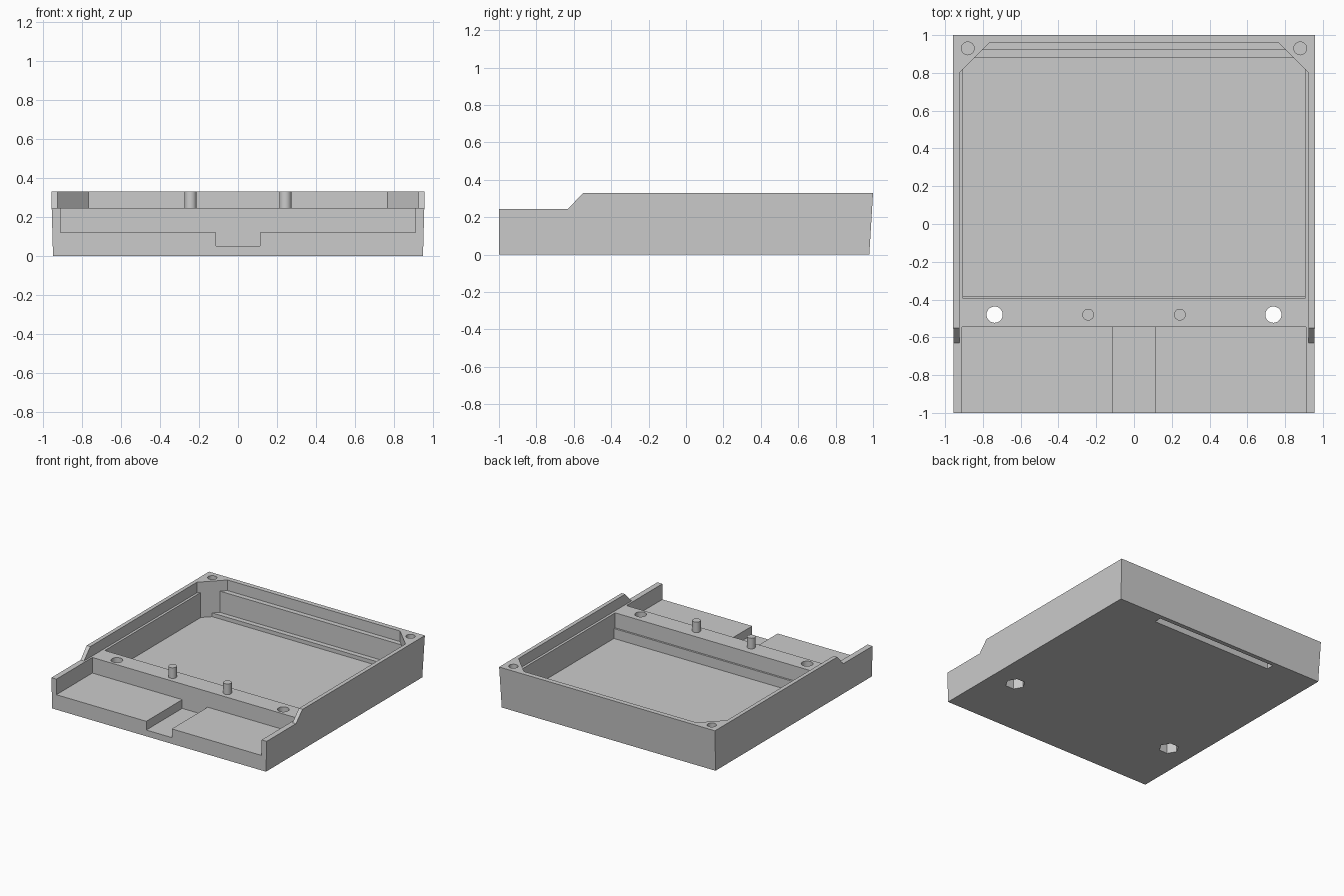
import bpy
import bmesh
import math

if "Cube" in bpy.data.objects:
    bpy.data.objects.remove(bpy.data.objects["Cube"], do_unlink=True)

grey = bpy.data.materials.new("plain grey")
grey.use_nodes = True
COLOUR = (0.6, 0.6, 0.6, 1)
grey.diffuse_color = COLOUR
for node in grey.node_tree.nodes:
    if node.type == 'BSDF_PRINCIPLED':
        node.inputs["Base Color"].default_value = COLOUR

TOP, DECK, SIDES = 0.33, 0.245, (-1, 1)


def prism(name, points, low, high):
    """Extrude an outline from low to high along z."""
    bm = bmesh.new()
    face = bm.faces.new([bm.verts.new((x, y, low)) for x, y in points])
    new = bmesh.ops.extrude_face_region(bm, geom=[face])["geom"]
    bmesh.ops.translate(bm, vec=(0, 0, high - low),
                        verts=[g for g in new if isinstance(g, bmesh.types.BMVert)])
    bmesh.ops.recalc_face_normals(bm, faces=bm.faces)
    mesh = bpy.data.meshes.new(name)
    bm.to_mesh(mesh)
    bm.free()
    mesh.materials.append(grey)
    obj = bpy.data.objects.new(name, mesh)
    bpy.context.collection.objects.link(obj)
    return obj


def box(name, half_width, front, back, low, high):
    return prism(name, [(-half_width, front), (half_width, front),
                        (half_width, back), (-half_width, back)], low, high)


def disc(name, x, y, radius, low, high, sides=32):
    turns = [math.tau * i / sides for i in range(sides)]
    return prism(name, [(x + radius * math.cos(t), y + radius * math.sin(t))
                        for t in turns], low, high)


def tray(name, half_width, front, back, low, high):
    """Rectangle whose back corners lie on a shared 45 degree chamfer."""
    chamfer = 1.725
    right = [(half_width, front), (half_width, chamfer - half_width),
             (chamfer - back, back)]
    return prism(name, right + [(-x, y) for x, y in reversed(right)], low, high)


# Housing: side profile (y, z) turned to run across x, with slightly flared walls
profile = [(-1, 0), (0.98, 0), (1, TOP), (-0.55, TOP), (-0.63, DECK), (-1, DECK)]
housing = prism("housing", profile, -1, 1)
for v in housing.data.vertices:
    y, z, side = v.co
    v.co = (side * (0.948 + 0.009 * z / TOP), y, z)
housing.data.update()

cutters = [
    # Stepped main tray
    tray("lid_recess", 0.925, -1.1, 0.96, DECK, 0.5),
    tray("chamber_upper", 0.905, -0.395, 0.92, 0.125, 0.4),
    tray("chamber_middle", 0.905, -0.38, 0.92, 0.075, 0.125),
    tray("chamber_floor", 0.905, -0.38, 0.88, 0.045, 0.1),
    # Open front bay and its centre channel
    box("front_bay", 0.91, -1.1, -0.545, 0.12, 0.4),
    box("centre_channel", 0.113, -1.1, -0.545, 0.05, 0.4),
    # Slot under the back edge
    box("underside_slot", 0.54, 0.885, 0.945, -0.1, 0.05),
]
for s in SIDES:
    cutters += [
        disc("corner_hole", s * 0.88, 0.93, 0.034, 0.12, 0.5),
        disc("bolt_hole", s * 0.738, -0.48, 0.043, -0.1, 0.5),
        disc("nut_recess", s * 0.738, -0.48, 0.074, -0.1, 0.1, sides=6),
    ]

bpy.context.view_layer.objects.active = housing
for cutter in cutters:
    cutter.hide_render = True
    mod = housing.modifiers.new(cutter.name, 'BOOLEAN')
    mod.operation = 'DIFFERENCE'
    mod.solver = 'EXACT'
    mod.object = cutter
    bpy.ops.object.modifier_apply(modifier=mod.name)
    bpy.data.objects.remove(cutter, do_unlink=True)

# Locating pins on the bridge
pins = [disc("left_pin" if s > 0 else "right_pin", s * 0.243, -0.48, 0.031,
             DECK - 0.02, TOP) for s in SIDES]

for obj in [housing] + pins:
    bpy.ops.object.select_all(action='DESELECT')
    obj.select_set(True)
    bpy.context.view_layer.objects.active = obj
    bpy.ops.object.shade_smooth_by_angle(angle=math.radians(30))
